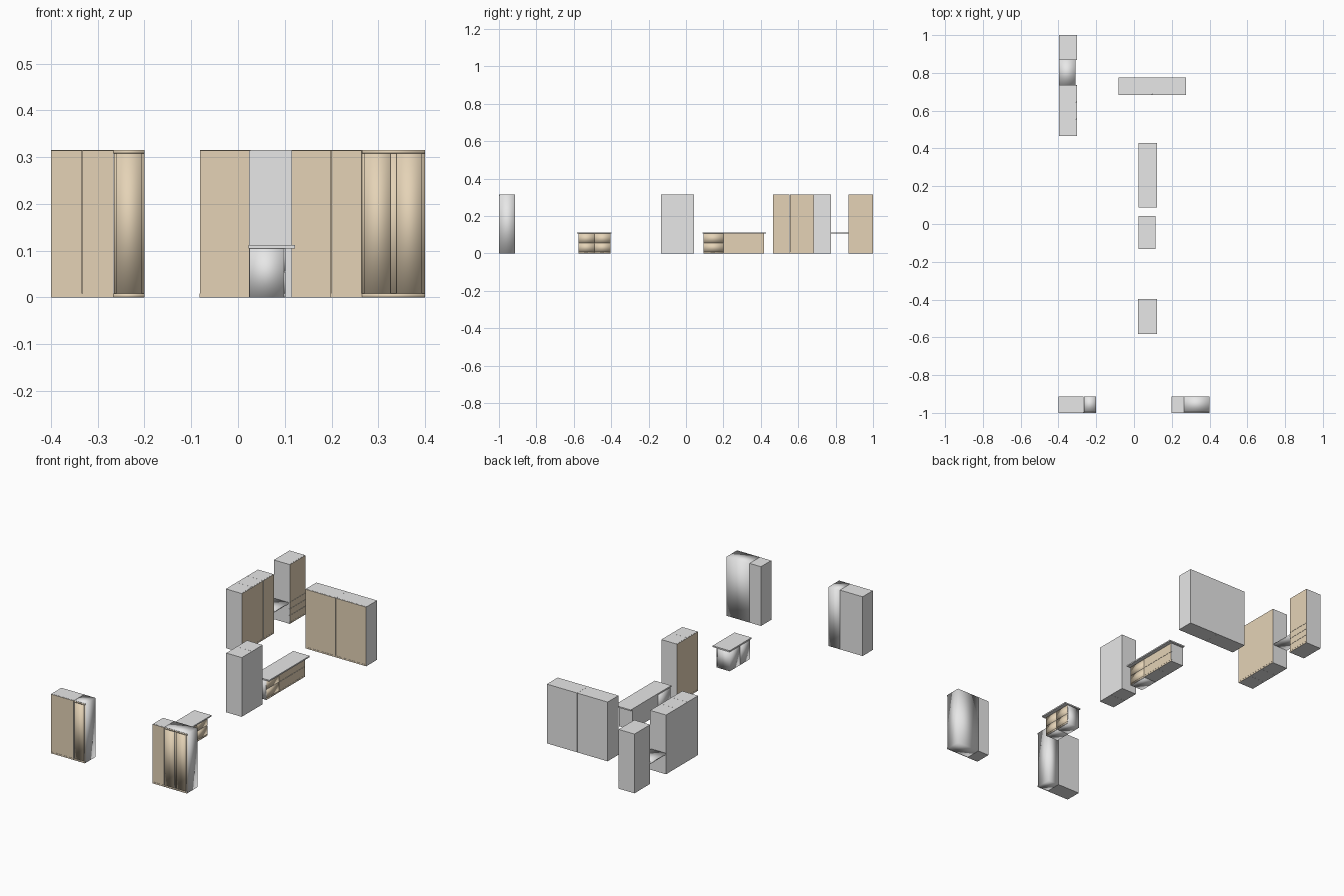
import bpy, bmesh
from mathutils import Vector

cube = bpy.data.objects.get("Cube")
if cube:
    bpy.data.objects.remove(cube)


def material(name, color):
    m = bpy.data.materials.new(name)
    m.use_nodes = True
    m.diffuse_color = color
    m.node_tree.nodes["Principled BSDF"].inputs["Base Color"].default_value = color
    return m


GREY = material("light grey", (0.8, 0.8, 0.8, 1))
TAN = material("pale wood", (0.78, 0.65, 0.47, 1))
H = 0.315       # tall unit height
LOW = 0.105     # low unit height
TOP = 0.112     # upper side of worktops
THICK = 0.004   # front plate thickness
GAP = 0.0006


def box(name, lo, hi, facing=None, smooth=False):
    """Box between two corners; the face towards 'facing' is wood."""
    lo, hi = Vector(lo), Vector(hi)
    bm = bmesh.new()
    bmesh.ops.create_cube(bm, size=1)
    for v in bm.verts:
        v.co = (lo + hi) / 2 + v.co * (hi - lo)
    bm.normal_update()
    for f in bm.faces:
        f.smooth = smooth
        if facing and f.normal.dot(Vector(facing)) > 0.5:
            f.material_index = 1
    me = bpy.data.meshes.new(name)
    bm.to_mesh(me)
    bm.free()
    me.materials.append(GREY)
    me.materials.append(TAN)
    ob = bpy.data.objects.new(name, me)
    bpy.context.collection.objects.link(ob)
    return ob


def cabinet(name, x, y, height, facing, doors, rows, smooth=False):
    """Carcass with a plinth strip and a grid of door or drawer fronts."""
    lo, hi = [x[0], y[0], 0], [x[1], y[1], height]
    depth = 0 if facing[0] else 1
    along = 1 - depth
    out = facing[depth] > 0
    face = hi[depth] if out else lo[depth]
    inner = face - THICK if out else face + THICK
    body_lo, body_hi = lo[:], hi[:]
    (body_hi if out else body_lo)[depth] = inner
    body_lo[along] += GAP / 2
    body_hi[along] -= GAP / 2
    box(name + "_carcass", body_lo, body_hi, facing, smooth)

    def plate(part, a, b, z0, z1):
        p, q = [0, 0, z0], [0, 0, z1]
        p[along], q[along] = a, b
        p[depth], q[depth] = min(face, inner), max(face, inner)
        box(name + part, p, q, facing, smooth)

    start, width = lo[along], (hi[along] - lo[along]) / doors
    margin = 0.006 if smooth and height == H else GAP
    plate("_plinth", lo[along], hi[along], 0, 0.008)
    if smooth and height == H:
        plate("_top_rail", lo[along], hi[along], height - 0.007, height)
    for i in range(doors):
        a = start + i * width
        for z0, z1 in zip(rows, rows[1:]):
            plate("_front", a + margin, a + width - margin, z0 + GAP, z1 - GAP)


LEFT, RIGHT, FRONT = (1, 0, 0), (-1, 0, 0), (0, -1, 0)
DOOR = (0.008, H)
SMOOTH_DOOR = (0.008, H - 0.007)
DRAWERS = (0.008, 0.055, LOW)

# Wall column with three drawers, desk top, and three-door wardrobe
BACK_X = (-0.397, -0.303)
cabinet("drawer_column", BACK_X, (0.868, 1.0), H, LEFT, 1, (0.008, 0.045, 0.08, 0.115, H))
box("desk_top", (-0.397, 0.735, LOW), (-0.31, 0.868, TOP), smooth=True)
for i in range(3):
    y = 0.465 + 0.09 * i
    cabinet("side_wardrobe", BACK_X, (y, y + 0.09), H, LEFT, 1, DOOR)

# Wide wardrobe at the back
for x in (-0.082, 0.097):
    cabinet("back_wardrobe", (x, x + 0.179), (0.683, 0.775), H, FRONT, 1, DOOR)

# Long low sideboard with worktop
LOW_X = (0.025, 0.102)
cabinet("sideboard_end", LOW_X, (0.093, 0.2), LOW, LEFT, 1, DRAWERS, smooth=True)
for y in (0.2, 0.308):
    cabinet("sideboard", LOW_X, (y, y + 0.108), LOW, LEFT, 1, DRAWERS)
box("sideboard_top", (0.025, 0.088, LOW), (0.122, 0.428, TOP))

# Free-standing two-door cupboard turned the other way
for y in (-0.133, -0.045):
    cabinet("middle_cupboard", (0.023, 0.115), (y, y + 0.088), H, RIGHT, 1, DOOR)

# Small chest of four drawers with worktop
for y in (-0.575, -0.489):
    cabinet("small_chest", LOW_X, (y, y + 0.086), LOW, LEFT, 1, DRAWERS, smooth=True)
box("small_chest_top", (0.022, -0.582, LOW), (0.122, -0.398, TOP))

# Pair of front wardrobes, each with a plain and a softly shaded section
FRONT_Y = (-1.0, -0.913)
cabinet("right_wardrobe_plain", (-0.4, -0.266), FRONT_Y, H, FRONT, 2, DOOR)
cabinet("right_wardrobe_soft", (-0.266, -0.2), FRONT_Y, H, FRONT, 1, SMOOTH_DOOR, smooth=True)
cabinet("left_wardrobe_plain", (0.198, 0.265), FRONT_Y, H, FRONT, 1, DOOR)
cabinet("left_wardrobe_soft", (0.265, 0.4), FRONT_Y, H, FRONT, 2, SMOOTH_DOOR, smooth=True)
